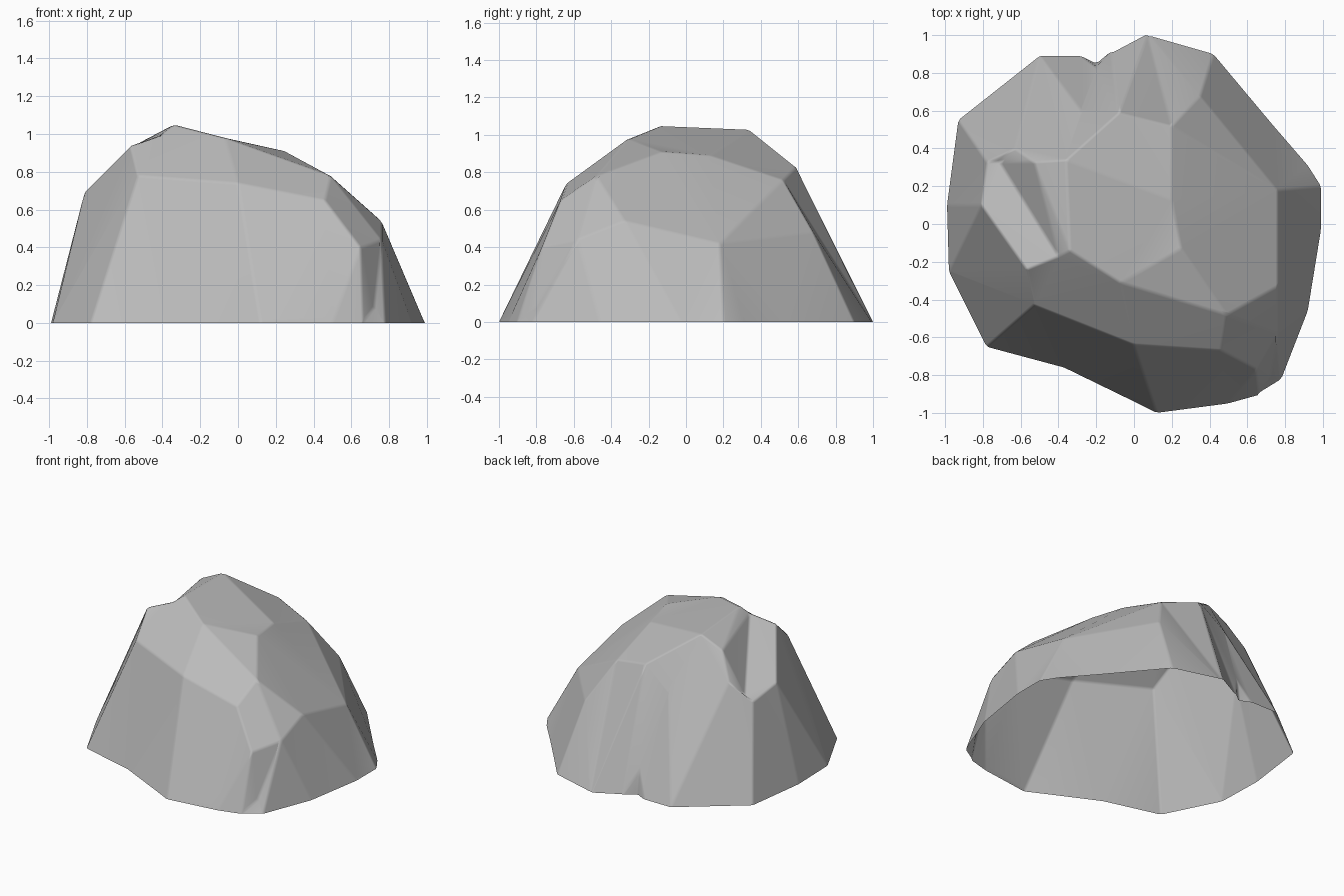
import bpy
import bmesh
import math
from mathutils import Vector
from mathutils.geometry import delaunay_2d_cdt

default_cube = bpy.data.objects.get("Cube")
if default_cube:
    bpy.data.objects.remove(default_cube, do_unlink=True)


def make_material(name, colour):
    material = bpy.data.materials.new(name)
    material.use_nodes = True
    material.diffuse_color = colour
    shader = next(n for n in material.node_tree.nodes if n.type == "BSDF_PRINCIPLED")
    shader.inputs["Base Color"].default_value = colour
    shader.inputs["Roughness"].default_value = 0.9
    return material


def wear_edges(bm):
    """Bevel the creases narrowly, then trim the shell level with the ground."""
    creases = [e for e in bm.edges
               if len(e.link_faces) == 2 and e.calc_face_angle() > math.radians(12)]
    bmesh.ops.bevel(bm, geom=creases, offset=0.012, offset_type="OFFSET", segments=1,
                    profile=0.5, affect="EDGES", clamp_overlap=True)
    bmesh.ops.bisect_plane(bm, geom=bm.verts[:] + bm.edges[:] + bm.faces[:], dist=0.0001,
                           plane_co=(0, 0, 0), plane_no=(0, 0, 1), clear_inner=True)


def build_heightfield(name, rim, ridges, material):
    """Skin an open-bottomed boulder over its ground outline and its ridge lines."""
    heights = {point: 0.0 for point in rim}
    for ridge in ridges:
        for x, y, z in ridge:
            heights[(x, y)] = z
    plan = list(heights)
    index = {point: i for i, point in enumerate(plan)}

    # Ridge lines become fixed creases in the triangulation
    creases = []
    for ridge in ridges:
        for a, b in zip(ridge, ridge[1:]):
            creases.append((index[a[:2]], index[b[:2]]))
    outline = [index[point] for point in rim]
    verts, _, faces, originals, _, _ = delaunay_2d_cdt(
        [Vector(point) for point in plan], creases, [outline], 1, 0.00001)

    bm = bmesh.new()
    corners = []
    for position, source in zip(verts, originals):
        height = heights[plan[source[0]]] if source else 0.5
        corners.append(bm.verts.new((position.x, position.y, height)))
    for face in faces:
        bm.faces.new([corners[i] for i in face])
    bm.normal_update()
    for face in bm.faces:
        if face.normal.z < 0:
            face.normal_flip()
    wear_edges(bm)

    mesh = bpy.data.meshes.new(name)
    bm.to_mesh(mesh)
    bm.free()
    mesh.materials.append(material)
    boulder = bpy.data.objects.new(name, mesh)
    bpy.context.collection.objects.link(boulder)
    return boulder


# Ground outline, counter-clockwise from the +x side
east_rim = [(0.99, -0.03), (0.99, 0.2), (0.92, 0.31), (0.73, 0.53), (0.42, 0.9)]
back_rim = [(0.07, 1.0), (-0.12, 0.91), (-0.2, 0.85), (-0.28, 0.89), (-0.5, 0.89)]
west_rim = [(-0.93, 0.55), (-0.99, 0.1), (-0.98, -0.25), (-0.78, -0.65)]
front_rim = [(-0.37, -0.76), (0.0, -0.94), (0.12, -1.0), (0.5, -0.95), (0.66, -0.9),
             (0.78, -0.82), (0.92, -0.46)]

# Crown plateau
peak = (-0.34, -0.14, 1.05)
crown_front = (-0.07, -0.31, 0.98)
crown_east = (0.25, -0.13, 0.91)
crown_side = (0.2, 0.13, 0.89)
crown_corner = (0.2, 0.52, 0.76)
crown_back = (-0.08, 0.59, 0.83)
crown_west = (-0.36, 0.34, 1.03)
spur = (-0.53, 0.33, 0.95)

# Shoulder on the west side with a gully beside the crown
shoulder_top = (-0.57, -0.24, 0.94)
shoulder_end = (-0.81, 0.1, 0.7)
gully_top = (-0.4, -0.17, 1.0)
gully_end = (-0.71, 0.33, 0.66)
gully_lip = (-0.78, 0.33, 0.64)
ledge = (-0.63, 0.4, 0.77)

# Small cleft at the foot of the back
back_slope = (-0.28, 0.6, 0.68)
cleft = (-0.2, 0.83, 0.17)

# Front brow and east flank
brow_west = (-0.53, -0.43, 0.78)
brow_middle = (0.0, -0.64, 0.74)
brow_east = (0.46, -0.67, 0.65)
knee = (0.65, -0.77, 0.4)
upper_east = (0.49, -0.48, 0.78)
flank_front = (0.76, -0.33, 0.54)
flank_back = (0.76, 0.18, 0.42)
flank_corner = (0.35, 0.68, 0.48)
hollow = (0.76, -0.58, 0.44)
hollow_foot = (0.72, -0.8, 0.08)

ridges = [
    [peak, crown_front, crown_east, crown_side, crown_corner, crown_back, crown_west, peak],
    [peak, spur, crown_west],
    [gully_top, gully_end],
    [peak, gully_top, shoulder_top, shoulder_end, gully_lip, gully_end, ledge, spur],
    [shoulder_top, brow_west, brow_middle, brow_east, knee],
    [crown_front, brow_middle],
    [crown_east, upper_east, brow_east],
    [upper_east, flank_front, flank_back, flank_corner, crown_corner],
    [flank_front, hollow, knee],
    # Edges running down to the ground
    [brow_west, (-0.78, -0.65, 0.0)],
    [brow_middle, (0.0, -0.94, 0.0)],
    [knee, (0.66, -0.9, 0.0)],
    [hollow, hollow_foot, (0.78, -0.82, 0.0)],
    [hollow, (0.92, -0.46, 0.0)],
    [flank_back, (0.99, 0.2, 0.0)],
    [flank_corner, (0.42, 0.9, 0.0)],
    [crown_back, (0.07, 1.0, 0.0)],
    [crown_west, back_slope, cleft, (-0.2, 0.85, 0.0)],
    [crown_west, (-0.5, 0.89, 0.0)],
    [ledge, (-0.93, 0.55, 0.0)],
    [shoulder_end, (-0.99, 0.1, 0.0)],
]

stone = make_material("stone_grey", (0.5, 0.5, 0.5, 1.0))
rim = east_rim + back_rim + west_rim + front_rim
boulder = build_heightfield("boulder", rim, ridges, stone)

bpy.ops.object.select_all(action="DESELECT")
boulder.select_set(True)
bpy.context.view_layer.objects.active = boulder
bpy.ops.object.shade_smooth()

# Keep the broad facets flat and only the worn edges rounded
facets = boulder.modifiers.new("flat_facets", "WEIGHTED_NORMAL")
facets.weight = 80
